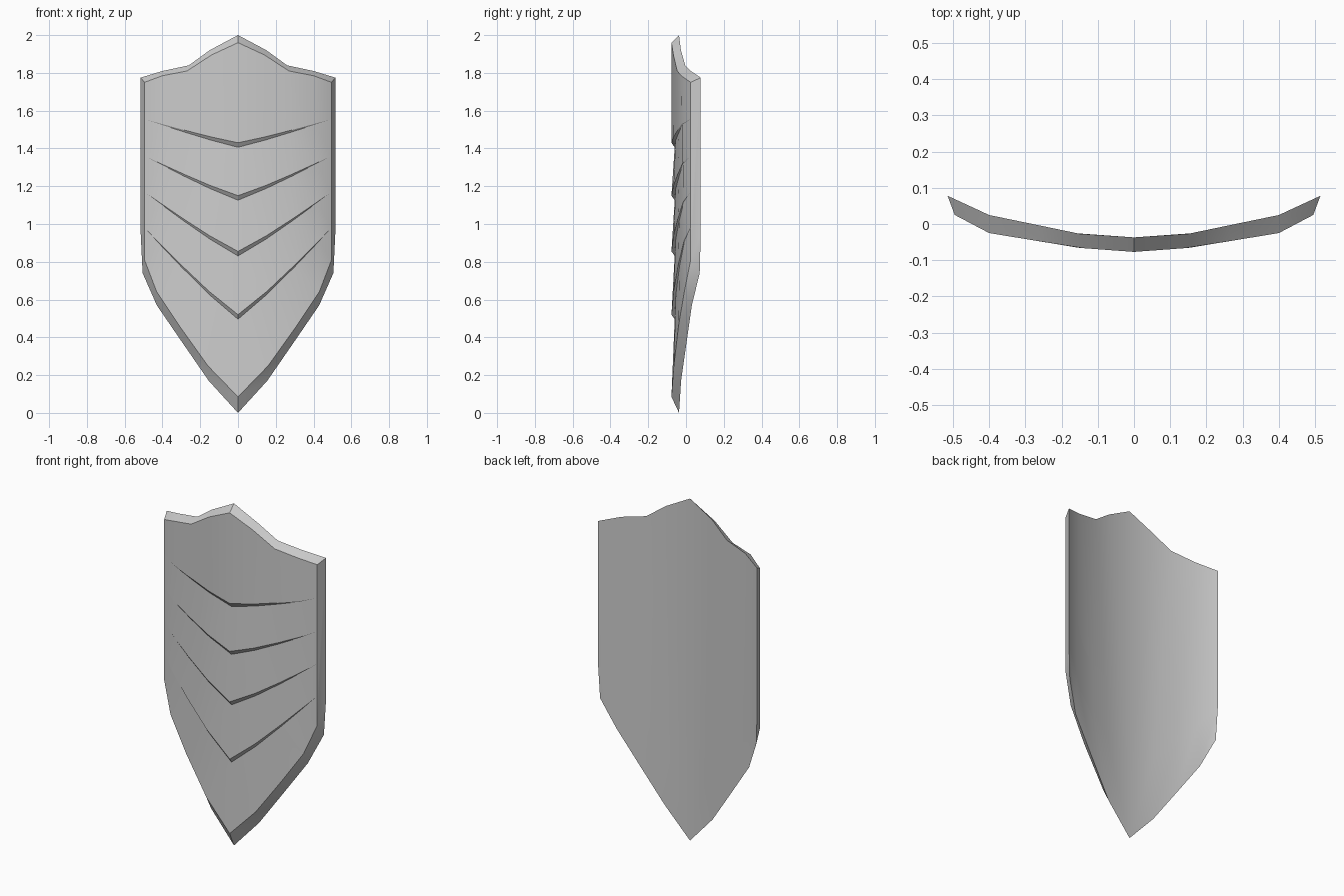
import bpy, bmesh, math
from mathutils import Vector

cube = bpy.data.objects.get("Cube")
if cube:
    bpy.data.objects.remove(cube)

# Half outlines (x, z), centre to side edge
FRONT_TOP = [(0, 1.96), (.14, 1.895), (.27, 1.81), (.40, 1.785), (.495, 1.75)]
FRONT_LOW = [(0, .085), (.16, .25), (.31, .46), (.43, .64), (.495, .81)]
BACK_TOP = [(0, 2.0), (.15, 1.92), (.26, 1.84), (.40, 1.81), (.515, 1.775)]
BACK_LOW = [(0, 0), (.155, .17), (.30, .38), (.43, .57), (.505, .74)]
# Curvature of each side (x, y)
FRONT_CURVE = [(0, -.077), (.15, -.066), (.40, -.025), (.495, .025)]
BACK_CURVE = [(0, -.037), (.15, -.027), (.43, .031), (.515, .078)]
# Overlapping plates: height of the lip at the centre and at the edge
LIPS = [(1.43, 1.555), (1.15, 1.36), (.855, 1.17), (.52, .98)]
LIP_HEIGHT, LIP_DEPTH, HALF = .024, .017, .495


def curve_y(curve, x):
    for (x0, y0), (x1, y1) in zip(curve, curve[1:]):
        if x <= x1:
            break
    return y0 + (y1 - y0) * (x - x0) / (x1 - x0)


def column(i):
    """Closed section: down the front, then up the back."""
    (tx, tz), (bx, bz) = FRONT_TOP[i], FRONT_LOW[i]
    ring = [Vector((tx, curve_y(FRONT_CURVE, tx), tz))]
    for mid, edge in LIPS:
        x = tx + (bx - tx) * (tz - (mid + edge) / 2) / (tz - bz)
        t = x / HALF
        z = mid + (edge - mid) * t ** 1.12
        y = curve_y(FRONT_CURVE, x)
        ring.append(Vector((x, y, z)))
        ring.append(Vector((x, y + LIP_DEPTH * (1 - t), z - LIP_HEIGHT * (1 - t))))
    ring.append(Vector((bx, curve_y(FRONT_CURVE, bx), bz)))
    (tx, tz), (bx, bz) = BACK_TOP[i], BACK_LOW[i]
    mx = tx if i == 4 else tx + (bx - tx) * .6
    mz = bz + (tz - bz) * .2
    for x, z in ((bx, bz), (mx, mz), (tx, tz)):
        ring.append(Vector((x, curve_y(BACK_CURVE, x), z)))
    return ring


# Shield half, bridged column by column
bm = bmesh.new()
rings = [[bm.verts.new(p) for p in column(i)] for i in range(5)]
for a, b in zip(rings, rings[1:]):
    n = len(a)
    for k in range(n):
        j = (k + 1) % n
        bm.faces.new((a[k], b[k], b[j], a[j]))

# Side rim
edge = rings[-1]
bm.faces.new(edge[:10] + edge[11:])
bm.faces.new(edge[9:12])
bmesh.ops.remove_doubles(bm, verts=bm.verts, dist=.0005)

# Mirror to the other half
geom = bm.verts[:] + bm.edges[:] + bm.faces[:]
bmesh.ops.mirror(bm, geom=geom, axis='X', merge_dist=.0005)
bmesh.ops.remove_doubles(bm, verts=bm.verts, dist=.0005)
bmesh.ops.recalc_face_normals(bm, faces=bm.faces)
mesh = bpy.data.meshes.new("shield")
bm.to_mesh(mesh)
bm.free()
shield = bpy.data.objects.new("shield", mesh)
bpy.context.collection.objects.link(shield)

# Plain grey finish
grey = bpy.data.materials.new("plain grey")
grey.use_nodes = True
grey.diffuse_color = (.6, .6, .6, 1)
grey.node_tree.nodes["Principled BSDF"].inputs["Base Color"].default_value = (.6, .6, .6, 1)
mesh.materials.append(grey)

bpy.context.view_layer.objects.active = shield
shield.select_set(True)
bpy.ops.object.shade_smooth_by_angle(angle=math.radians(30))
